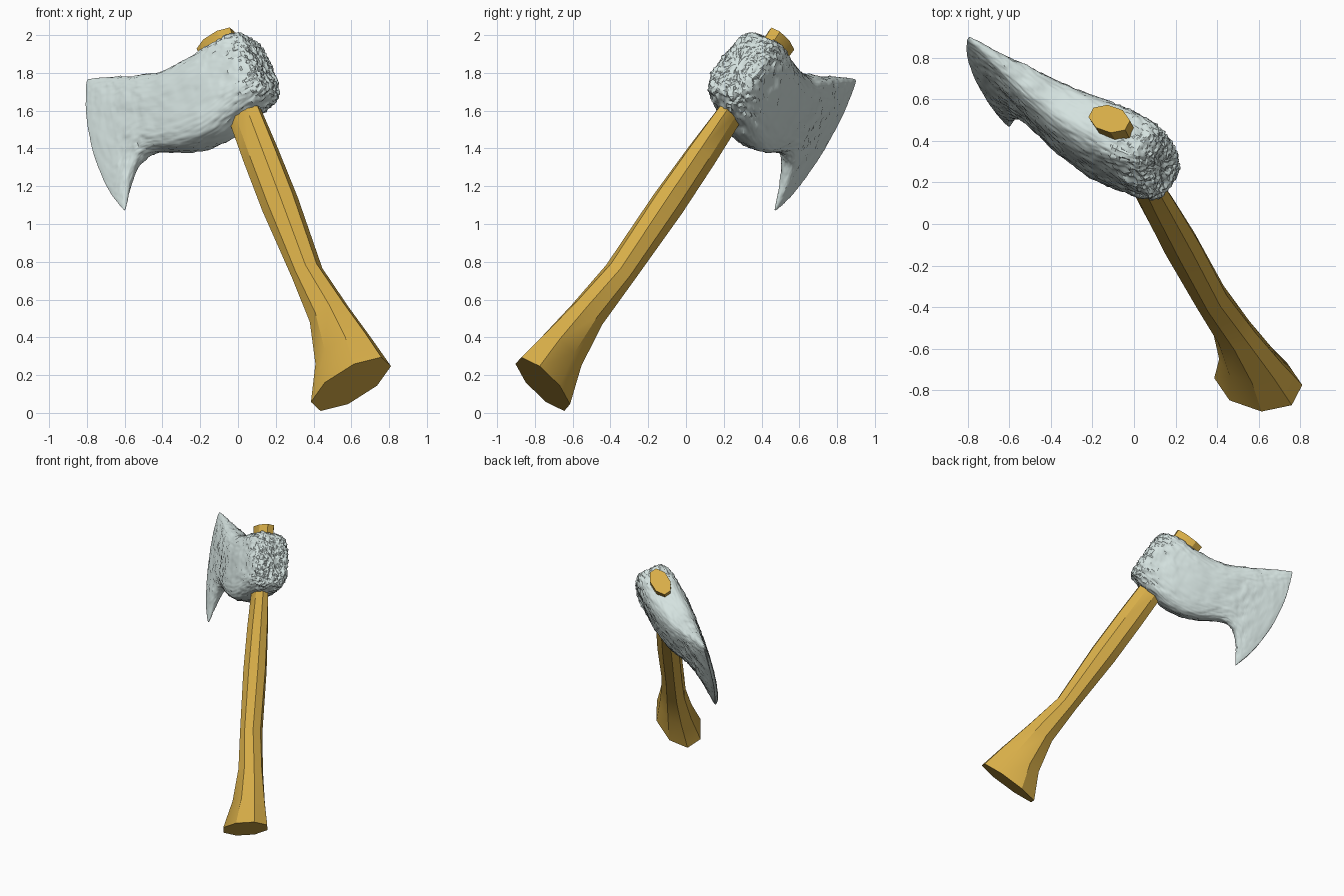
import bpy, bmesh, math
from mathutils import Vector

if "Cube" in bpy.data.objects:
    bpy.data.objects.remove(bpy.data.objects["Cube"])

# Axe frame: U runs up the handle, V towards the blade, W across the thickness
T = Vector((-0.11, 0.49, 1.95))
U = Vector((-0.308, 0.543, 0.782)).normalized()
V = Vector((-0.779, 0.328, -0.534)).normalized()
W = V.cross(U).normalized()


def place(a, b, c):
    return T + V * a + U * b + W * c


def material(name, rgb):
    m = bpy.data.materials.new(name)
    m.diffuse_color = (*rgb, 1)
    m.use_nodes = True
    m.node_tree.nodes["Principled BSDF"].inputs["Base Color"].default_value = m.diffuse_color
    return m


def loft(name, rings, mat):
    bm = bmesh.new()
    rows = [[bm.verts.new(p) for p in ring] for ring in rings]
    n = len(rows[0])
    for r0, r1 in zip(rows, rows[1:]):
        for i in range(n):
            j = (i + 1) % n
            bm.faces.new((r0[i], r0[j], r1[j], r1[i]))
    bm.faces.new(rows[0])
    bm.faces.new(rows[-1])
    bmesh.ops.recalc_face_normals(bm, faces=bm.faces)
    me = bpy.data.meshes.new(name)
    bm.to_mesh(me)
    bm.free()
    ob = bpy.data.objects.new(name, me)
    bpy.context.collection.objects.link(ob)
    me.materials.append(mat)
    return ob


def select(ob):
    bpy.ops.object.select_all(action='DESELECT')
    ob.select_set(True)
    bpy.context.view_layer.objects.active = ob


# Handle: eight-sided, (position, half width, half thickness, sideways shift)
stations = [(0.03, 0.118, 0.072, 0), (-0.45, 0.097, 0.058, 0), (-0.75, 0.103, 0.075, 0),
            (-1.08, 0.104, 0.086, 0), (-1.55, 0.084, 0.085, 0), (-1.85, 0.115, 0.09, -0.03),
            (-2.1, 0.175, 0.115, -0.03), (-2.3, 0.25, 0.155, 0)]
rings = []
for b, av, aw, off in stations:
    rings.append([place(off + av * math.cos(k * math.pi / 4 + 0.3), b,
                        aw * math.sin(k * math.pi / 4 + 0.3)) for k in range(8)])
handle = loft("handle", rings, material("wood", (0.68, 0.42, 0.065)))
select(handle)
bpy.ops.object.shade_smooth_by_angle(angle=math.radians(32))

# Head: (top a, top b, bottom a, bottom b, half thickness, bulge, chip strength)
sections = [(-0.20, -0.19, -0.20, -0.36, 0.06, 0, 1.0),
            (-0.20, -0.09, -0.20, -0.45, 0.118, 0, 1.0),
            (-0.16, -0.04, -0.16, -0.48, 0.14, 0, 1.0),
            (-0.03, -0.015, 0.00, -0.49, 0.155, 0, 0.7),
            (0.12, -0.015, 0.20, -0.53, 0.155, 0, 0.4),
            (0.34, 0.02, 0.42, -0.45, 0.12, 0, 0.4),
            (0.49, 0.12, 0.58, -0.31, 0.085, 0, 0.5),
            (0.59, 0.185, 0.69, -0.34, 0.06, 0.02, 0.45),
            (0.69, 0.25, 0.775, -0.45, 0.042, 0.05, 0.3),
            (0.765, 0.295, 0.845, -0.56, 0.018, 0.085, 0.15),
            (0.775, 0.295, 0.85, -0.56, 0.006, 0.09, 0.1)]
N = 20


def squared(x):
    return math.copysign(abs(x) ** 0.6, x)


rings = []
for ta, tb, ba, bb, half, bulge, _ in sections:
    ring = []
    for k in range(N):
        ang = 2 * math.pi * k / N
        t = (1 - squared(math.cos(ang))) / 2
        a = ta + (ba - ta) * t + bulge * 4 * t * (1 - t)
        ring.append(place(a, tb + (bb - tb) * t, half * squared(math.sin(ang))))
    rings.append(ring)
head = loft("axe_head", rings, material("steel", (0.66, 0.76, 0.74)))

# Worn surface: smooth body, broad dents and small chips, roughest on the poll
group = head.vertex_groups.new(name="wear")
for i, s in enumerate(sections):
    group.add(list(range(i * N, i * N + N)), s[6], 'REPLACE')
sub = head.modifiers.new("smooth_body", 'SUBSURF')
sub.levels = sub.render_levels = 3


def wear(name, kind, size, strength):
    tex = bpy.data.textures.new(name, kind)
    tex.noise_scale = size
    d = head.modifiers.new(name, 'DISPLACE')
    d.texture = tex
    d.texture_coords = 'LOCAL'
    d.strength = strength
    d.mid_level = 0.5
    d.vertex_group = "wear"


wear("dents", 'CLOUDS', 0.1, 0.035)
wear("chips", 'CLOUDS', 0.022, 0.035)
select(head)
for m in list(head.modifiers):
    bpy.ops.object.modifier_apply(modifier=m.name)
bpy.ops.object.shade_smooth_by_angle(angle=math.radians(35))
